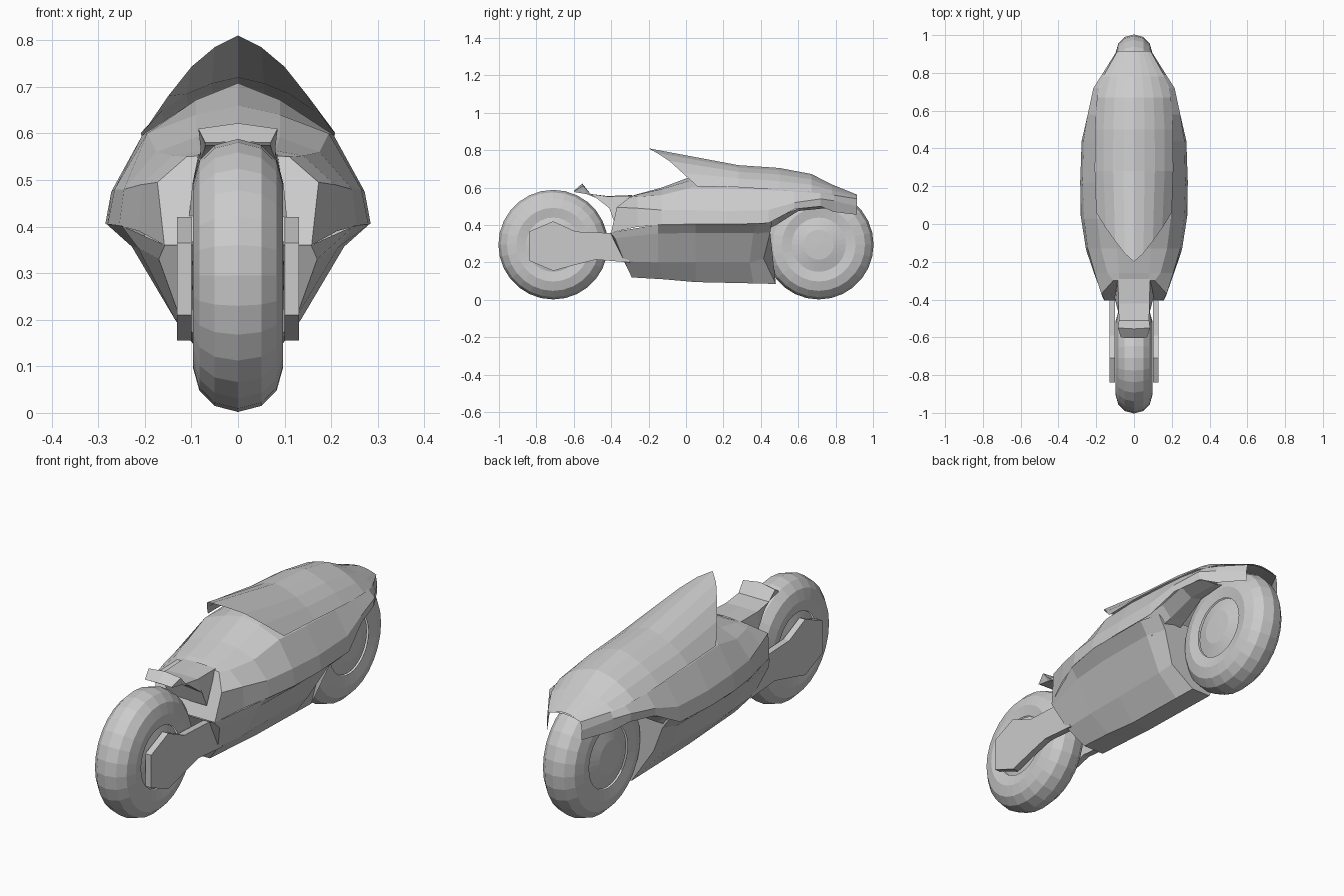
import bpy, bmesh, math


def finish(name, bm):
    bmesh.ops.remove_doubles(bm, verts=bm.verts, dist=0.0005)
    bmesh.ops.recalc_face_normals(bm, faces=bm.faces)
    me = bpy.data.meshes.new(name)
    bm.to_mesh(me)
    bm.free()
    ob = bpy.data.objects.new(name, me)
    bpy.context.collection.objects.link(ob)
    return ob


def skin(name, rows, cap_start=False, cap_end=False, joined=True):
    """Skin rows of right-half points; mirror each row across x = 0."""
    bm = bmesh.new()
    halves = []
    for row in rows:
        left = [(-x, y, z) for x, y, z in row]
        halves.append([left[::-1] + list(row)] if joined else [left, list(row)])
    for part in range(len(halves[0])):
        grid = [[bm.verts.new(p) for p in h[part]] for h in halves]
        for a, b in zip(grid, grid[1:]):
            for i in range(len(a) - 1):
                bm.faces.new((a[i], a[i + 1], b[i + 1], b[i]))
        if cap_start:
            bm.faces.new(grid[0])
        if cap_end:
            bm.faces.new(grid[-1])
    return finish(name, bm)


def lathe(name, profile, y, z, n):
    """Spin (radius, x) points around a sideways axle."""
    bm = bmesh.new()
    rings = []
    for i in range(n):
        a = 2 * math.pi * i / n
        rings.append([bm.verts.new((x, y + r * math.sin(a), z + r * math.cos(a)))
                      for r, x in profile])
    for i in range(n):
        a, b = rings[i], rings[(i + 1) % n]
        for j in range(len(profile) - 1):
            bm.faces.new((a[j], a[j + 1], b[j + 1], b[j]))
    return finish(name, bm)


def slab(name, outline, x0, x1):
    """Extrude a (y, z) outline from x0 to x1."""
    bm = bmesh.new()
    a = [bm.verts.new((x0, y, z)) for y, z in outline]
    b = [bm.verts.new((x1, y, z)) for y, z in outline]
    bm.faces.new(a)
    bm.faces.new(b[::-1])
    for i in range(len(a)):
        j = (i + 1) % len(a)
        bm.faces.new((a[i], a[j], b[j], b[i]))
    return finish(name, bm)


# Wheels: rounded tyre plus a domed hub
half_tyre = [(0.28, 0.05), (0.247, 0.083), (0.197, 0.097), (0.145, 0.088)]
half_hub = [(0.145, 0.080), (0.08, 0.097), (0.0, 0.099)]
for label, wy in (("front", -0.71), ("back", 0.71)):
    tyre = [(r, -x) for r, x in half_tyre[::-1]] + [(0.293, 0)] + half_tyre
    lathe(label + "_tyre", tyre, wy, 0.295, 28)
    for side, s in (("left", -1), ("right", 1)):
        lathe(f"{label}_hub_{side}", [(r, s * x) for r, x in half_hub], wy, 0.295, 28)

# Swing arms
arm = [(-0.84, 0.365), (-0.71, 0.42), (-0.59, 0.365), (-0.36, 0.355), (-0.3, 0.2),
       (-0.48, 0.215), (-0.6, 0.185), (-0.71, 0.155), (-0.84, 0.21)]
for side, s in (("left", -1), ("right", 1)):
    slab("swing_arm_" + side, arm, s * 0.1, s * 0.131)

# Upper body: slanted back edge, then y, top height and four (x, z) points per station
rows = [[(0, -0.30, 0.55), (0.08, -0.30, 0.552), (0.11, -0.30, 0.55),
         (0.173, -0.37, 0.495), (0.158, -0.40, 0.36)]]
body = [
    (-0.26, 0.565, (0.08, 0.563), (0.14, 0.552), (0.208, 0.49), (0.212, 0.39)),
    (-0.13, 0.60, (0.09, 0.592), (0.175, 0.56), (0.245, 0.48), (0.255, 0.402)),
    (0.03, 0.66, (0.09, 0.64), (0.195, 0.60), (0.265, 0.48), (0.28, 0.405)),
    (0.22, 0.708, (0.09, 0.672), (0.205, 0.597), (0.272, 0.475), (0.285, 0.405)),
    (0.44, 0.70, (0.09, 0.672), (0.203, 0.587), (0.267, 0.48), (0.277, 0.41)),
    (0.58, 0.68, (0.09, 0.655), (0.20, 0.58), (0.245, 0.52), (0.245, 0.485)),
    (0.72, 0.64, (0.09, 0.62), (0.185, 0.57), (0.215, 0.54), (0.21, 0.50)),
    (0.79, 0.60, (0.08, 0.59), (0.158, 0.56), (0.17, 0.53), (0.165, 0.47)),
    (0.915, 0.555, (0.05, 0.55), (0.085, 0.54), (0.092, 0.50), (0.09, 0.455)),
]
rows += [[(0, y, zt)] + [(x, y, z) for x, z in pts] for y, zt, *pts in body]
skin("upper_body", rows, cap_start=True)

# Canopy shell with a centre ridge: swept open edge, then stations to the nose
shell = [[(0, -0.2, 0.81), (0.05, -0.155, 0.785), (0.10, -0.09, 0.743),
          (0.15, -0.02, 0.68), (0.20, 0.06, 0.607)]]
for y, top, width, low in ((0.28, 0.72, 0.208, 0.602), (0.5, 0.705, 0.207, 0.588),
                           (0.67, 0.673, 0.196, 0.577), (0.78, 0.617, 0.163, 0.565),
                           (0.915, 0.562, 0.088, 0.542)):
    shell.append([(width * u, y, low + (top - low) * h) for u, h in
                  ((0, 1), (0.27, 0.89), (0.53, 0.70), (0.78, 0.40), (1, 0))])
skin("canopy_shell", shell)

# Lower hull with slanted ends
hull = [
    [(0.055, -0.29, 0.12), (0.125, -0.33, 0.205), (0.17, -0.38, 0.33), (0.157, -0.405, 0.36)],
    [(0.055, -0.12, 0.11), (0.135, -0.15, 0.20), (0.215, -0.15, 0.355), (0.25, -0.15, 0.402)],
    [(0.05, 0.05, 0.095), (0.135, 0.05, 0.20), (0.228, 0.05, 0.357), (0.283, 0.05, 0.406)],
    [(0.05, 0.36, 0.088), (0.135, 0.34, 0.20), (0.225, 0.36, 0.357), (0.28, 0.38, 0.407)],
    [(0.05, 0.48, 0.085), (0.12, 0.415, 0.22), (0.19, 0.45, 0.36), (0.235, 0.46, 0.42)],
]
skin("lower_hull", hull, cap_start=True, cap_end=True)

# Inner arch panels over the back wheel
arch = [
    [(0.275, 0.36, 0.41), (0.215, 0.38, 0.35), (0.11, 0.40, 0.36)],
    [(0.25, 0.50, 0.45), (0.19, 0.49, 0.405), (0.10, 0.50, 0.43)],
    [(0.235, 0.62, 0.495), (0.16, 0.60, 0.475), (0.10, 0.60, 0.49)],
    [(0.205, 0.73, 0.50), (0.14, 0.75, 0.49), (0.10, 0.75, 0.50)],
]
skin("wheel_arch", arch, joined=False)

# Tail: tapered underside, upturned lip, dipped seat pad running into the body
tail = [
    [(0, -0.6, 0.582), (0.07, -0.6, 0.58), (0.07, -0.59, 0.575), (0, -0.59, 0.575)],
    [(0, -0.555, 0.622), (0.085, -0.55, 0.61), (0.072, -0.53, 0.565), (0, -0.53, 0.565)],
    [(0, -0.51, 0.566), (0.08, -0.51, 0.566), (0.08, -0.48, 0.545), (0, -0.48, 0.545)],
    [(0, -0.42, 0.555), (0.082, -0.42, 0.553), (0.098, -0.41, 0.49), (0, -0.41, 0.50)],
    [(0, -0.29, 0.56), (0.085, -0.29, 0.556), (0.105, -0.385, 0.42), (0, -0.385, 0.42)],
]
skin("tail", tail, cap_start=False)
